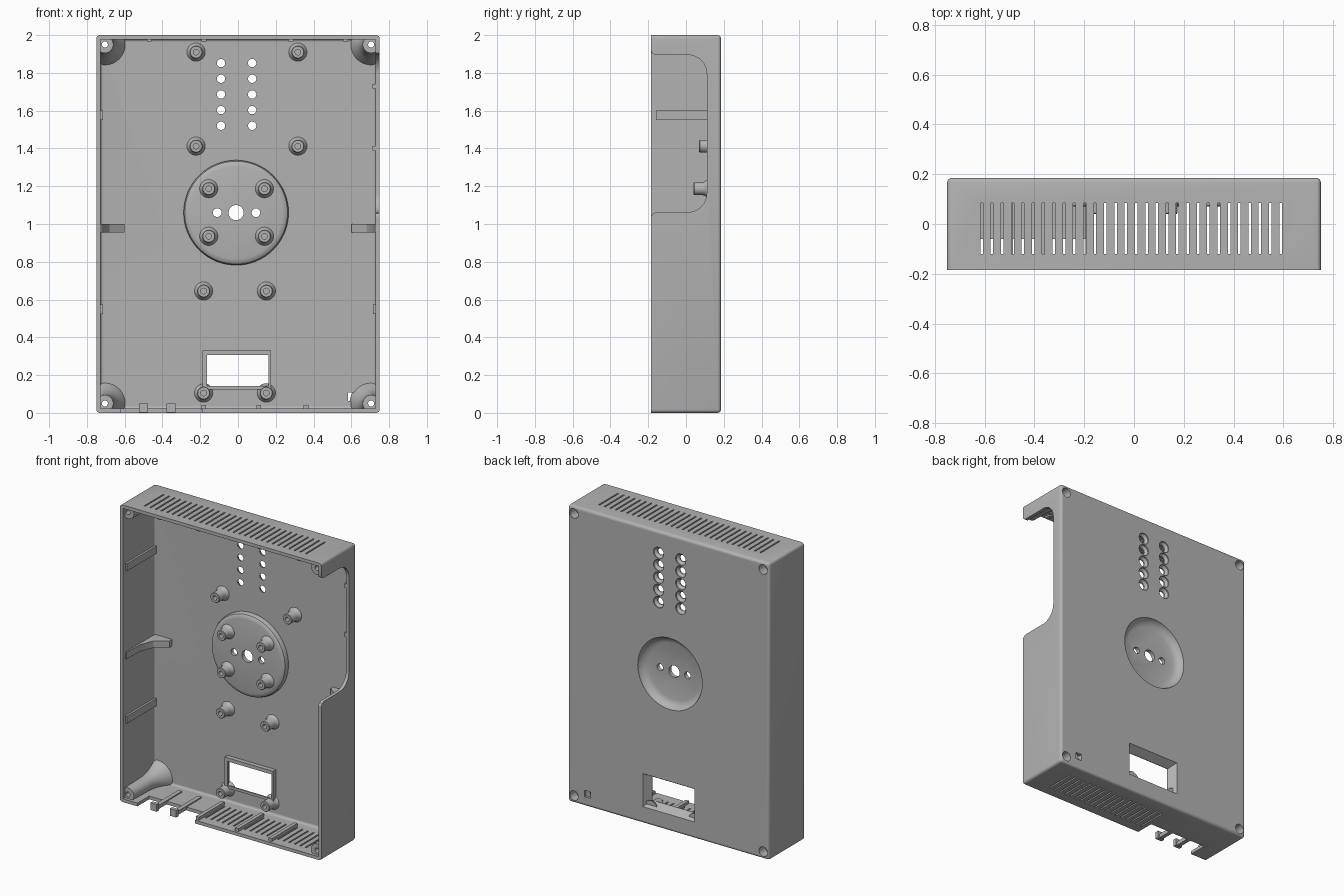
import bpy, bmesh
from math import cos, sin, pi, radians
from mathutils import Vector

if "Cube" in bpy.data.objects:
    bpy.data.objects.remove(bpy.data.objects["Cube"])

grey = bpy.data.materials.new("plain_grey")
grey.use_nodes = True
grey.diffuse_color = (0.45, 0.45, 0.45, 1)
grey.node_tree.nodes["Principled BSDF"].inputs["Base Color"].default_value = (0.45, 0.45, 0.45, 1)

BACK, INNER, FRONT = 0.185, 0.155, -0.185


def finish(name, bm):
    bmesh.ops.recalc_face_normals(bm, faces=bm.faces)
    mesh = bpy.data.meshes.new(name)
    bm.to_mesh(mesh)
    bm.free()
    mesh.materials.append(grey)
    ob = bpy.data.objects.new(name, mesh)
    bpy.context.scene.collection.objects.link(ob)
    return ob


def add_loft(bm, rings):
    """Solid through a row of closed rings, capped at both ends."""
    loops = [[bm.verts.new(p) for p in ring] for ring in rings]
    n = len(loops[0])
    for a, b in zip(loops, loops[1:]):
        for i in range(n):
            bm.faces.new((a[i], a[(i + 1) % n], b[(i + 1) % n], b[i]))
    bm.faces.new(loops[0])
    bm.faces.new(loops[-1])


def circle(x, z, r, y, n=32):
    return [Vector((x + r * cos(2 * pi * i / n), y, z + r * sin(2 * pi * i / n))) for i in range(n)]


def turned(x, z, profile, n=32):
    return [circle(x, z, r, y, n) for r, y in profile]


def rect(x0, x1, z0, z1, y):
    return [Vector(p) for p in ((x0, y, z0), (x1, y, z0), (x1, y, z1), (x0, y, z1))]


def block(x0, x1, y0, y1, z0, z1):
    return [rect(x0, x1, z0, z1, y0), rect(x0, x1, z0, z1, y1)]


def solid(name, *lofts):
    bm = bmesh.new()
    for rings in lofts:
        add_loft(bm, rings)
    return finish(name, bm)


def rounded_block(name, rings, width, pick):
    bm = bmesh.new()
    add_loft(bm, rings)
    edges = [e for e in bm.edges if pick(e.verts[0].co, e.verts[1].co)]
    bmesh.ops.bevel(bm, geom=edges, offset=width, segments=4, profile=0.5, affect='EDGES')
    return finish(name, bm)


def combine(ob, other, operation, keep=False):
    mod = ob.modifiers.new("combine", 'BOOLEAN')
    mod.operation, mod.object, mod.solver = operation, other, 'EXACT'
    bpy.context.view_layer.update()
    graph = bpy.context.evaluated_depsgraph_get()
    mesh = bpy.data.meshes.new_from_object(ob.evaluated_get(graph))
    ob.modifiers.clear()
    ob.data = mesh
    if not keep:
        bpy.data.objects.remove(other)


# Open-fronted case with rounded back edges
shell = rounded_block("case_shell", block(-0.75, 0.75, FRONT, BACK, 0, 2), 0.018,
                      lambda a, b: a.y > 0 or b.y > 0)
cavity = rounded_block("cavity", block(-0.728, 0.728, -0.5, INNER, 0.022, 1.978), 0.015,
                       lambda a, b: a.y > 0 and b.y > 0)
combine(shell, cavity, 'DIFFERENCE')

# Dial boss and window frame raised inside the back panel
DX, DZ = -0.01, 1.06
combine(shell, solid("dial_boss", turned(DX, DZ, [
    (0.278, 0.17), (0.278, 0.14), (0.272, 0.125), (0.26, 0.117), (0.245, 0.114)], 64)), 'UNION')
combine(shell, solid("window_frame", block(-0.187, 0.175, 0.125, 0.17, 0.125, 0.33)), 'UNION')

# Dial dish
dish = solid("dish", turned(DX, DZ, [
    (0.246, 0.25), (0.24, 0.184), (0.232, 0.165), (0.215, 0.148), (0.19, 0.14)], 64))
combine(shell, dish, 'DIFFERENCE')

# Dial, lamp and window openings through the panel
cuts = [turned(x, DZ, [(r, 0), (r, 0.3)]) for x, r in ((DX, 0.04), (-0.11, 0.023), (0.095, 0.023))]
for x in (-0.09, 0.075):
    for i in range(5):
        cuts.append(turned(x, 1.852 - i * 0.083, [(0.022, 0.1), (0.022, 0.163), (0.038, 0.178), (0.038, 0.25)]))
cuts.append([rect(-0.165, 0.162, 0.142, 0.306, y) for y in (0.05, 0.135)] +
            [rect(-0.195, 0.192, 0.112, 0.336, y) for y in (0.186, 0.25)])
cuts.append(block(0.583, 0.628, 0, 0.3, 0.063, 0.107))
# Vent slots in the top and bottom walls
for i in range(30):
    x = -0.612 + i * 0.0414
    cuts.append(block(x - 0.005, x + 0.005, -0.12, 0.085, 1.9, 2.1))
    if x > -0.17:
        cuts.append(block(x - 0.005, x + 0.005, -0.12, 0.085, -0.1, 0.05))
# Cable notch in the bottom wall
cuts.append(block(-0.62, -0.19, -0.4, -0.06, -0.1, 0.05))
combine(shell, solid("openings", *cuts), 'DIFFERENCE')

# Large rounded opening in the left wall
outline = [(-0.3, 1.04), (-0.185, 1.04), (-0.175, 1.055), (-0.155, 1.063)]
outline += [(0.01 + 0.1 * sin(t), 1.163 - 0.1 * cos(t)) for t in [i * pi / 16 for i in range(9)]]
outline += [(0.01 + 0.1 * cos(t), 1.795 + 0.1 * sin(t)) for t in [i * pi / 16 for i in range(9)]]
outline += [(-0.165, 1.895), (-0.18, 1.905), (-0.185, 1.92), (-0.3, 1.92)]
side = solid("side_opening", [[Vector((x, y, z)) for y, z in outline] for x in (0.6, 0.9)])
combine(shell, side, 'DIFFERENCE')

# Corner screw pillars, flared at the panel and trimmed to the case
limit = solid("pillar_limit", block(-0.735, 0.735, -0.3, 0.17, 0.015, 1.985))
bores = solid("bores", *[turned(x, z, [(0.016, -0.4), (0.016, 0.12), (0.032, 0.121), (0.032, 0.3)])
                         for x in (-0.705, 0.705) for z in (0.05, 1.95)])
parts = [shell]
for sx, xn in ((-1, "right"), (1, "left")):
    for z, zn in ((0.05, "lower"), (1.95, "upper")):
        pillar = solid(f"{zn}_{xn}_pillar", turned(sx * 0.705, z, [
            (0.045, -0.165), (0.05, 0.02), (0.06, 0.07), (0.078, 0.11), (0.1, 0.14), (0.115, 0.168)]))
        combine(pillar, limit, 'INTERSECT', True)
        combine(pillar, bores, 'DIFFERENCE', True)
        parts.append(pillar)
combine(shell, bores, 'DIFFERENCE')
bpy.data.objects.remove(limit)


# Screw standoffs with blind holes
def standoff(x, z, base, top):
    return turned(x, z, [(0.052, base + 0.008), (0.046, base - 0.006), (0.038, base - 0.014),
                         (0.034, base - 0.025), (0.034, top + 0.004), (0.031, top),
                         (0.015, top), (0.015, top + 0.04)], 24)


posts = [(x, z) for x in (-0.222, 0.317) for z in (1.91, 1.412)]
posts += [(x, z) for x in (-0.182, 0.15) for z in (0.645, 0.105)]
parts.append(solid("panel_standoffs", *[standoff(x, z, INNER, 0.07) for x, z in posts]))
parts.append(solid("dial_standoffs", *[standoff(x, z, 0.114, 0.04)
                                       for x in (-0.155, 0.14) for z in (1.187, 0.935)]))

# Tapered shelf brackets on both side walls
for s, name in ((-1, "right_bracket"), (1, "left_bracket")):
    plan = [(0.735, -0.16), (0.72, -0.16), (0.715, -0.02), (0.68, 0.07), (0.6, 0.13), (0.6, 0.165), (0.735, 0.165)]
    parts.append(solid(name, [[Vector((s * x, y, z)) for x, y in plan] for z in (0.955, 1.0)]))

# Guide ribs on the walls
ribs = [block(-0.735, -0.714, -0.16, 0.16, z - 0.025, z + 0.025) for z in (1.575, 0.548)]
ribs.append(block(0.714, 0.735, -0.16, 0.16, 0.523, 0.573))
ribs += [block(0.712, 0.735, 0.112, 0.16, z - 0.012, z + 0.012) for z in (1.73, 1.4)]
ribs += [block(x - 0.013, x + 0.013, -0.17, -0.13, 1.966, 1.985) for x in (-0.47, -0.18, 0.28, 0.57)]
ribs += [block(x - 0.012, x + 0.012, -0.17, 0.1, 0.015, 0.042) for x in (-0.182, 0.11, 0.36)]
parts.append(solid("guide_ribs", *ribs))

# Cable clip tabs across the bottom notch
clips = []
for x in (-0.5, -0.355):
    clips += [block(x - 0.014, x + 0.014, -0.185, 0.1, 0.004, 0.03),
              block(x - 0.024, x + 0.024, -0.185, -0.16, 0.002, 0.05)]
parts.append(solid("cable_clips", *clips))

# Smooth curved faces, keep edges crisp
bpy.ops.object.select_all(action='DESELECT')
for ob in parts:
    ob.select_set(True)
bpy.context.view_layer.objects.active = shell
bpy.ops.object.shade_smooth_by_angle(angle=radians(30))
